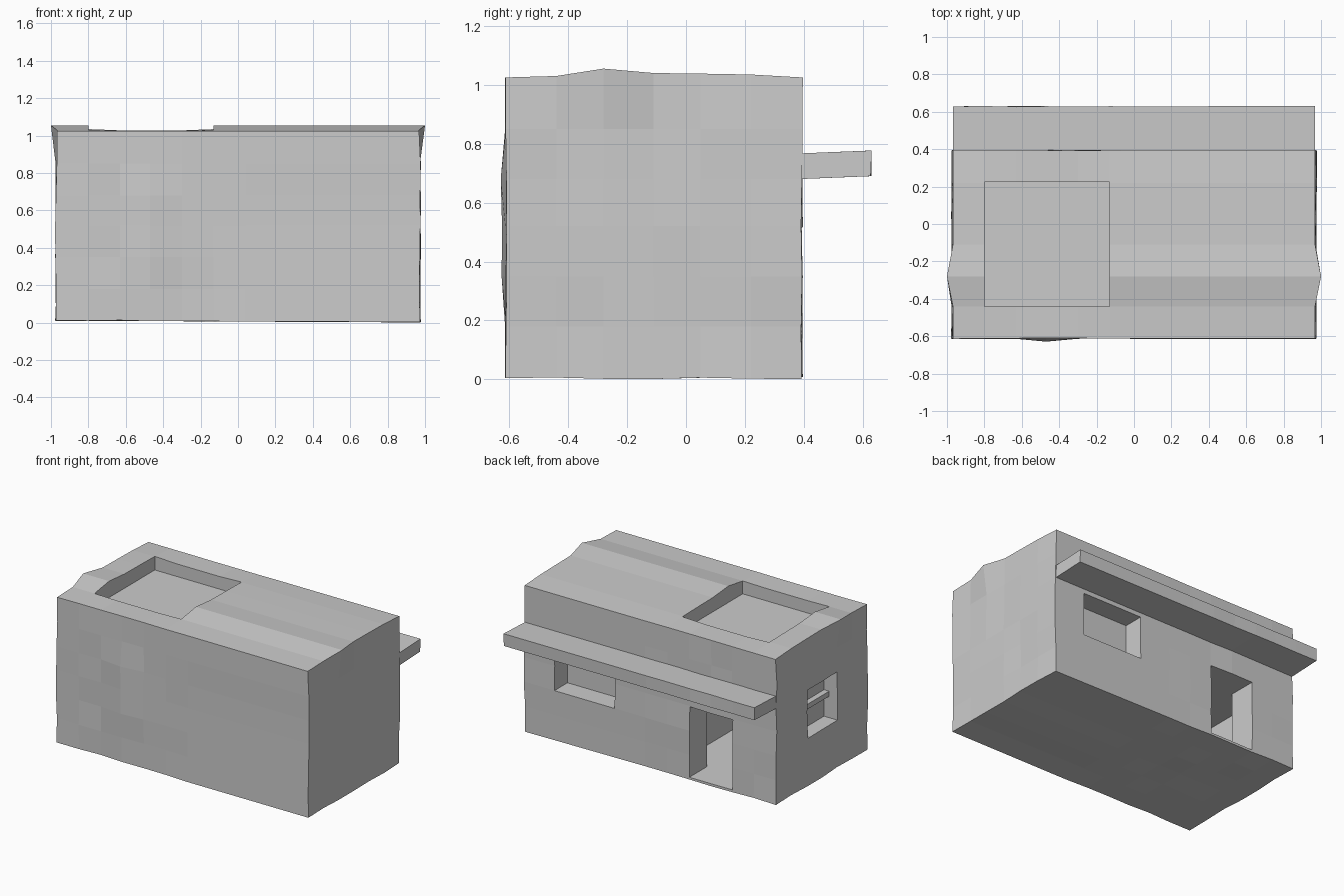
import bpy, bmesh, random
from mathutils import Vector

if "Cube" in bpy.data.objects:
    bpy.data.objects.remove(bpy.data.objects["Cube"])

random.seed(4)
XS = (-0.8, -0.63, -0.47, -0.3, -0.13, 0.04)
YS = (-0.44, -0.28, -0.11, 0.05, 0.22)
ZS = (0.18, 0.35, 0.52, 0.68, 0.85)


def box(name, x, y, z, cuts=()):
    """Box from ranges, optionally sliced at (axis, positions)."""
    bm = bmesh.new()
    bmesh.ops.create_cube(bm, size=1)
    for v in bm.verts:
        v.co = Vector(r[0] + (c + 0.5) * (r[1] - r[0]) for c, r in zip(v.co, (x, y, z)))
    for axis, places in cuts:
        no = Vector([float(i == axis) for i in range(3)])
        for p in places:
            bmesh.ops.bisect_plane(bm, geom=bm.verts[:] + bm.edges[:] + bm.faces[:],
                                   plane_co=no * p, plane_no=no)
    me = bpy.data.meshes.new(name)
    bm.to_mesh(me)
    bm.free()
    ob = bpy.data.objects.new(name, me)
    bpy.context.collection.objects.link(ob)
    return ob


# House block with slightly uneven, hand-worn surfaces
house = box("house_body", (-0.968, 0.968), (-0.612, 0.392), (0.008, 1.025),
            ((0, XS), (1, YS), (2, ZS)))
rise = {-0.44: 0.005, -0.28: 0.03, -0.11: 0.015, 0.05: 0.013, 0.22: 0.01}
for v in house.data.vertices:
    x, y, z = v.co
    if z > 1.0:
        lift = rise.get(round(y, 2), 0.0)
        v.co.z += lift * (0.3 if -0.7 < x < -0.2 else 1)
        if abs(x) > 0.9 and lift == 0.03:
            v.co.x += 0.032 if x > 0 else -0.032
    elif z < 0.1:
        v.co.z += random.uniform(-0.003, 0.003) - 0.005 * x
    if y < -0.6:
        v.co.y += random.uniform(-0.003, 0.003)
        if abs(x + 0.47) < 0.01 and 0.3 < z < 0.75:
            v.co.y -= 0.014
    if abs(x) > 0.9 and z < 1.0:
        v.co.x += random.uniform(0, 0.01) * (1 if x > 0 else -1)
    if y > 0.35:
        v.co.y += random.uniform(-0.002, 0.005)

# Openings: roof well, doorway with the room behind, two recessed windows
cutters = [
    box("roof_well_cut", (-0.8, -0.13), (-0.44, 0.225), (0.94, 1.3)),
    box("room_cut", (-0.81, -0.12), (-0.44, 0.2), (0.025, 0.515)),
    box("door_cut", (-0.637, -0.303), (0.1, 0.6), (0.025, 0.515)),
    box("back_window_cut", (0.275, 0.74), (0.25, 0.6), (0.35, 0.65)),
    box("side_window_cut", (-1.2, -0.87), (-0.28, 0.05), (0.345, 0.68)),
]
for c in cutters:
    c.hide_render = True
    m = house.modifiers.new(c.name, 'BOOLEAN')
    m.operation, m.solver, m.object = 'DIFFERENCE', 'EXACT', c
bpy.context.view_layer.update()
result = bpy.data.meshes.new_from_object(
    house.evaluated_get(bpy.context.evaluated_depsgraph_get()))
house.modifiers.clear()
house.data = result
for c in cutters:
    bpy.data.objects.remove(c)

# Bar across the side window
box("window_bar", (-0.91, -0.86), (-0.285, 0.055), (0.495, 0.53))

# Awning along the back, tilted slightly up at its outer edge
awning = box("awning", (-0.968, 0.968), (0.385, 0.628), (0.68, 0.767), ((0, XS),))
for v in awning.data.vertices:
    if v.co.y > 0.5:
        v.co.z += 0.01
        v.co.y += random.uniform(-0.003, 0.003)
